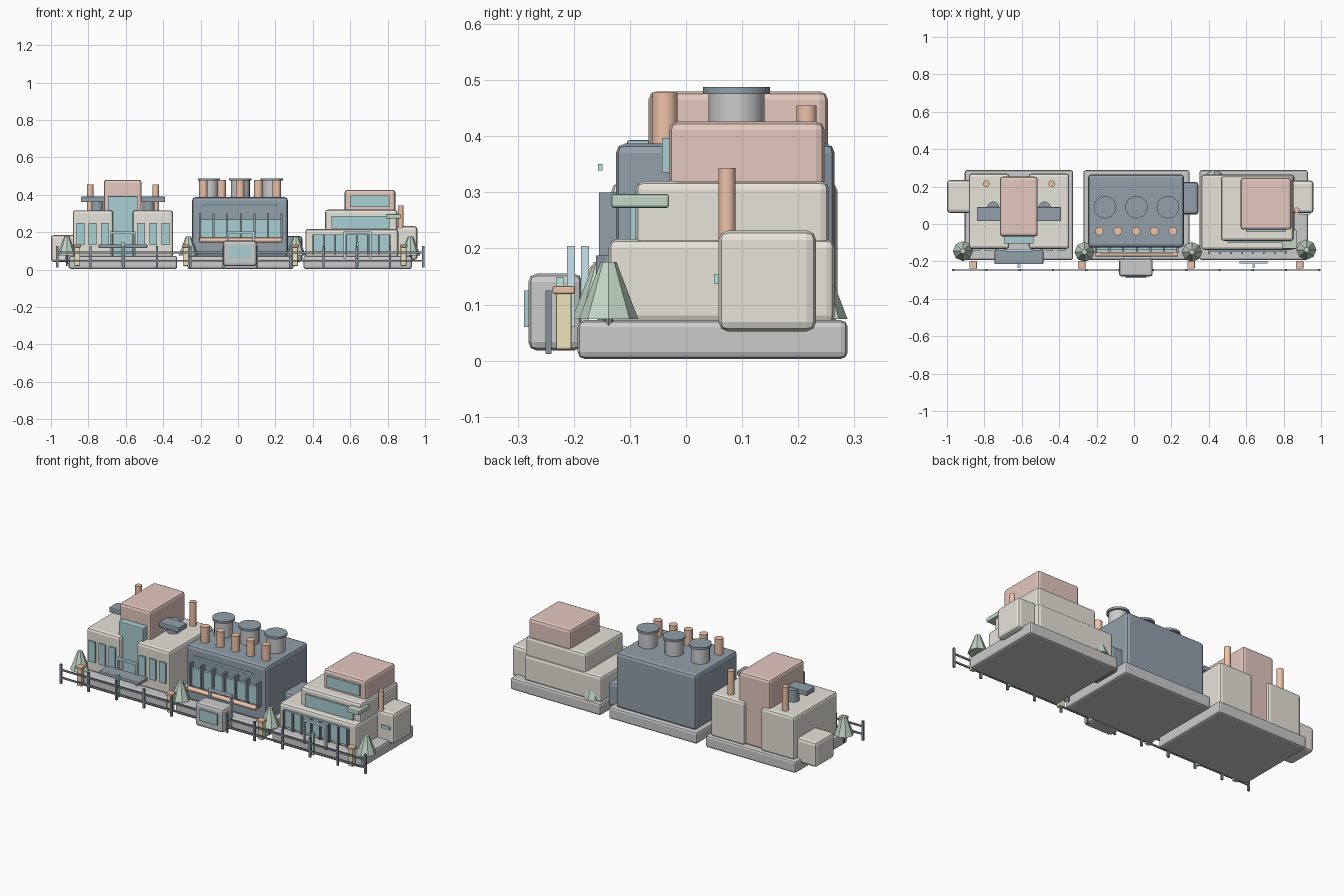
import bpy, math

COL = {
    "cream": (0.80, 0.77, 0.70), "pink": (0.78, 0.58, 0.52), "slate": (0.29, 0.35, 0.41),
    "glass": (0.40, 0.63, 0.66), "copper": (0.86, 0.55, 0.40), "leaf": (0.54, 0.68, 0.57),
    "mint": (0.48, 0.80, 0.73), "yellow": (0.86, 0.77, 0.50), "sky": (0.58, 0.76, 0.84),
    "rail": (0.24, 0.28, 0.33),
}
mats = {}


def paint(ob, colour):
    if colour is None:
        return
    if colour not in mats:
        mats[colour] = bpy.data.materials.new(colour)
        mats[colour].diffuse_color = (*COL[colour], 1)
    ob.data.materials.append(mats[colour])


def box(name, x, y, z, colour=None, bevel=0.0):
    """Box from (min, max) ranges, optionally with rounded edges."""
    bpy.ops.mesh.primitive_cube_add(size=1, location=[(a + b) / 2 for a, b in (x, y, z)])
    ob = bpy.context.object
    ob.name = name
    ob.scale = [b - a for a, b in (x, y, z)]
    bpy.ops.object.transform_apply(location=False, rotation=False, scale=True)
    if bevel:
        m = ob.modifiers.new("round", "BEVEL")
        m.width, m.segments = bevel, 2
    paint(ob, colour)
    return ob


def cone(name, x, y, z, r1, r2, colour=None, sides=20, axis="Z"):
    """Tapered cylinder; z is the (min, max) range along its axis."""
    depth, mid = z[1] - z[0], (z[0] + z[1]) / 2
    bpy.ops.mesh.primitive_cone_add(vertices=sides, radius1=r1, radius2=r2,
                                    depth=depth, location=(x, y, mid))
    ob = bpy.context.object
    ob.name = name
    if sides > 10:
        bpy.ops.object.shade_smooth_by_angle(angle=math.radians(35))
    paint(ob, colour)
    return ob


def tube(name, x, y, z, r, colour=None):
    return cone(name, x, y, z, r, r, colour)


def entrance_frame(name, x, y, w):
    for s in (-1, 1):
        cx = x + s * (w / 2 - 0.006)
        box(name + "_post", (cx - 0.006, cx + 0.006), (y - 0.007, y + 0.007), (0.06, 0.2), "sky")
    box(name + "_lintel", (x - w / 2, x + w / 2), (y - 0.007, y + 0.007), (0.19, 0.204), "sky")


# base slabs
for n, a, b in (("left", -0.905, -0.325), ("middle", -0.27, 0.297), ("right", 0.35, 0.93)):
    box(n + "_base", (a, b), (-0.193, 0.288), (0.003, 0.072), None, 0.012)

# left building: twin wings around a tall tower
LX = -0.615
for s in (-1, 1):
    def mx(a, b):
        return tuple(sorted((LX + s * a, LX + s * b)))
    box("wing", mx(0.052, 0.268), (-0.133, 0.27), (0.065, 0.317), "cream", 0.015)
    for d in (0.097, 0.162, 0.227):
        box("wing_window", mx(d - 0.021, d + 0.021), (-0.142, -0.125), (0.13, 0.25), "glass")
    tube("roof_pipe", LX + s * 0.175, 0.215, (0.3, 0.455), 0.018, "copper")
    tube("roof_drum", LX + s * 0.137, 0.088, (0.3, 0.385), 0.032, "slate")
    box("roof_fin", mx(0.08, 0.225), (0.015, 0.09), (0.36, 0.39), "slate", 0.005)
box("tower", (-0.717, -0.515), (-0.067, 0.253), (0.065, 0.48), "pink", 0.015)
box("tower_glass", (-0.695, -0.537), (-0.105, -0.06), (0.07, 0.393), "glass", 0.004)
box("entrance_canopy", (-0.745, -0.485), (-0.215, -0.135), (0.115, 0.135), "slate", 0.005)
entrance_frame("left_frame", LX, -0.14, 0.14)
box("left_annex", (-1.0, -0.86), (0.06, 0.235), (0.04, 0.185), "cream", 0.017)

# middle building: dark hall with glazed front
box("hall", (-0.245, 0.267), (-0.125, 0.265), (0.065, 0.387), "slate", 0.017)
box("hall_glass", (-0.205, 0.235), (-0.14, -0.12), (0.165, 0.268), "glass")
for i in range(7):
    cx = -0.203 + i * 0.0727
    box("hall_mullion", (cx - 0.005, cx + 0.005), (-0.155, -0.12), (0.155, 0.3), "slate")
box("hall_light_strip", (-0.18, 0.208), (-0.157, -0.149), (0.339, 0.35), "mint")
pipe = tube("front_pipe", 0.015, -0.162, (-0.06, 0.38), 0.013, "copper")
pipe.rotation_euler = (0, math.pi / 2, 0)
for ob_z in (0.157,):
    pipe.location.z = ob_z
for i in range(3):
    cx = -0.155 + i * 0.168
    tube("silo", cx, 0.09, (0.37, 0.48), 0.05)
    tube("silo_cap", cx, 0.09, (0.475, 0.488), 0.06, "slate")
for i in range(5):
    tube("chimney", -0.185 + i * 0.098, -0.038, (0.37, 0.478), 0.023, "copper")
box("middle_annex", (0.25, 0.345), (0.05, 0.225), (0.04, 0.18), "slate", 0.017)
entrance_frame("middle_frame", 0.015, -0.18, 0.15)

# kiosk in front of the hall
box("kiosk", (-0.08, 0.1), (-0.281, -0.185), (0.018, 0.155), None, 0.015)
box("kiosk_window", (-0.045, 0.067), (-0.289, -0.275), (0.06, 0.125), "glass")

# right building: three stepped tiers
box("tier_low", (0.36, 0.857), (-0.138, 0.265), (0.065, 0.217), "cream", 0.015)
box("tier_mid", (0.465, 0.853), (-0.09, 0.255), (0.2, 0.32), "cream", 0.015)
box("tier_top", (0.57, 0.842), (-0.03, 0.247), (0.305, 0.426), "pink", 0.015)
box("low_glass", (0.4, 0.815), (-0.148, -0.13), (0.09, 0.187), "glass")
box("mid_glass", (0.5, 0.81), (-0.1, -0.08), (0.217, 0.287), "glass")
box("top_glass", (0.6, 0.81), (-0.043, -0.02), (0.335, 0.397), "glass")
for i in range(8):
    cx = 0.402 + i * 0.0585
    box("low_mullion", (cx - 0.004, cx + 0.004), (-0.16, -0.14), (0.08, 0.187), "rail")
box("balcony", (0.79, 0.87), (-0.133, -0.03), (0.272, 0.297), "leaf", 0.005)
tube("side_pipe", 0.87, 0.073, (0.07, 0.343), 0.015, "copper")
box("right_annex", (0.83, 0.96), (0.058, 0.232), (0.052, 0.232), "cream", 0.017)
box("annex_light", (0.885, 0.94), (0.05, 0.06), (0.137, 0.154), "mint")
entrance_frame("right_frame", 0.64, -0.205, 0.15)

# entrance marker posts
for cx in (LX, 0.64):
    box("marker_post", (cx - 0.007, cx + 0.007), (-0.232, -0.217), (0.02, 0.148), "mint")

# lamp bollards with copper caps
for cx in (-0.86, -0.28, 0.305, 0.885):
    box("bollard", (cx - 0.015, cx + 0.015), (-0.232, -0.204), (0.02, 0.12), "yellow", 0.003)
    box("bollard_cap", (cx - 0.02, cx + 0.02), (-0.238, -0.198), (0.119, 0.133), "copper", 0.003)

# trees
for cx, cy in ((-0.915, -0.145), (-0.265, -0.15), (0.31, -0.15), (0.922, -0.138), (0.43, 0.235)):
    cone("tree_trunk", cx, cy, (0.02, 0.085), 0.004, 0.009, "rail", 8)
    cone("tree_crown", cx, cy, (0.074, 0.176), 0.053, 0.014, "leaf", 8)

# fence
for z in (0.047, 0.092):
    box("fence_rail", (-0.97, 0.993), (-0.248, -0.242), (z - 0.005, z + 0.005), "rail")
for i in range(12):
    cx = -0.967 + i * 0.178
    box("fence_post", (cx - 0.006, cx + 0.006), (-0.25, -0.24), (0.012, 0.125), "rail")
